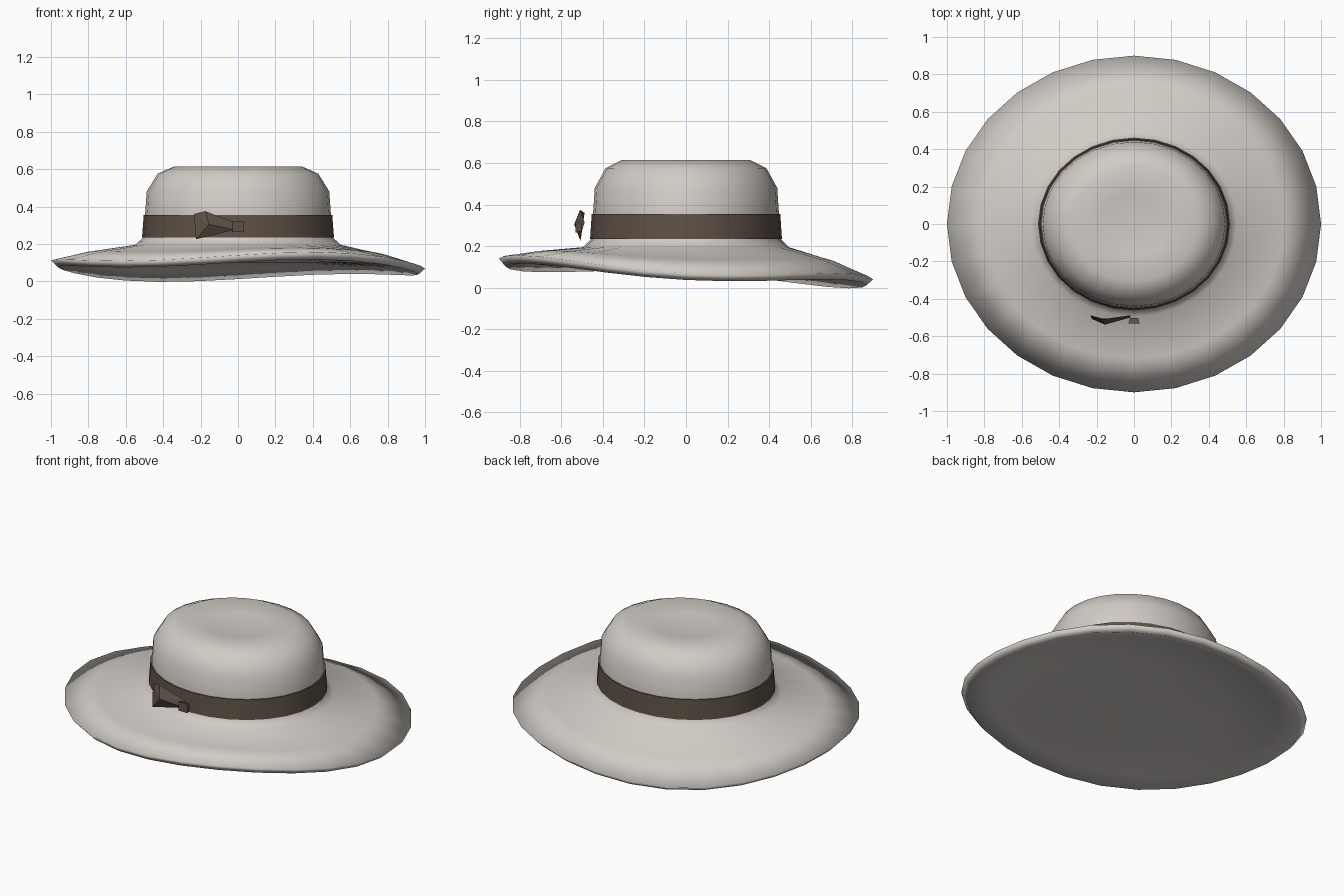
import bpy, bmesh
from math import sin, cos, pi

SIDES = 28
DEPTH = 0.9          # front-to-back squash of the oval


def material(name, colour):
    m = bpy.data.materials.new(name)
    m.use_nodes = True
    m.diffuse_color = (*colour, 1)
    m.node_tree.nodes["Principled BSDF"].inputs["Base Color"].default_value = (*colour, 1)
    return m


def finish(name, bm, mat, smooth):
    bmesh.ops.recalc_face_normals(bm, faces=bm.faces)
    mesh = bpy.data.meshes.new(name)
    bm.to_mesh(mesh)
    bm.free()
    mesh.materials.append(mat)
    for p in mesh.polygons:
        p.use_smooth = smooth
    obj = bpy.data.objects.new(name, mesh)
    bpy.context.collection.objects.link(obj)
    return obj


def sway(r, a):
    """Lift of the brim: high in front, low behind, with three soft waves."""
    t = max(0, (r - 0.55) / 0.45) ** 1.3
    return t * (-0.05 * sin(a) - 0.022 * cos(3 * a))


def lathe(name, profile, mat, closed=False):
    """Oval lathe; a point on the axis becomes a single pole."""
    bm = bmesh.new()
    angles = [2 * pi * i / SIDES for i in range(SIDES)]
    rings = []
    for r, z in profile:
        if r == 0:
            rings.append([bm.verts.new((0, 0, z))] * SIDES)
        else:
            rings.append([bm.verts.new((r * cos(a), r * DEPTH * sin(a), z + sway(r, a)))
                          for a in angles])
    pairs = list(zip(rings, rings[1:]))
    if closed:
        pairs.append((rings[-1], rings[0]))
    for low, high in pairs:
        for i in range(SIDES):
            j = (i + 1) % SIDES
            quad = dict.fromkeys((low[i], low[j], high[j], high[i]))
            bm.faces.new(list(quad))
    return finish(name, bm, mat, True)


def fan_solid(name, outline, front, back, mat):
    """Faceted piece: an outline joined to a front and a back point."""
    bm = bmesh.new()
    rim = [bm.verts.new(p) for p in outline]
    for tip in (bm.verts.new(front), bm.verts.new(back)):
        for i, v in enumerate(rim):
            bm.faces.new((v, rim[(i + 1) % len(rim)], tip))
    return finish(name, bm, mat, False)


cube = bpy.data.objects.get("Cube")
if cube:
    bpy.data.objects.remove(cube, do_unlink=True)

felt = material("pale felt", (0.64, 0.60, 0.56))
ribbon = material("brown ribbon", (0.112, 0.082, 0.06))

# Crown and brim in one skin, from the dimpled top to the recessed underside
lathe("hat_body", [
    (0, 0.585), (0.18, 0.595), (0.34, 0.615), (0.43, 0.575), (0.488, 0.48),
    (0.497, 0.355), (0.505, 0.235), (0.55, 0.195), (0.8, 0.148),
    (1.0, 0.09), (0.965, 0.057), (0.84, 0.092), (0.5, 0.1), (0, 0.1)], felt)

# Ribbon band around the crown
band = lathe("hat_band", [(0.513, 0.235), (0.504, 0.355), (0.492, 0.355), (0.492, 0.235)],
             ribbon, closed=True)
band.select_set(True)
bpy.context.view_layer.objects.active = band
bpy.ops.object.shade_smooth_by_angle(angle=0.6)

# Single bow loop on the front
fan_solid("bow_loop", [
    (-0.235, -0.488, 0.36), (-0.175, -0.51, 0.375), (-0.02, -0.488, 0.315),
    (-0.02, -0.5, 0.275), (-0.225, -0.508, 0.225)],
    (-0.155, -0.538, 0.305), (-0.15, -0.51, 0.3), ribbon)

# Knot, narrower towards the crown
bm = bmesh.new()
bmesh.ops.create_cube(bm, size=1)
for v in bm.verts:
    width = 0.06 if v.co.y < 0 else 0.044
    v.co = (v.co.x * width, -0.517 + v.co.y * 0.028, 0.292 + v.co.z * width * 0.9)
finish("bow_knot", bm, ribbon, False)
